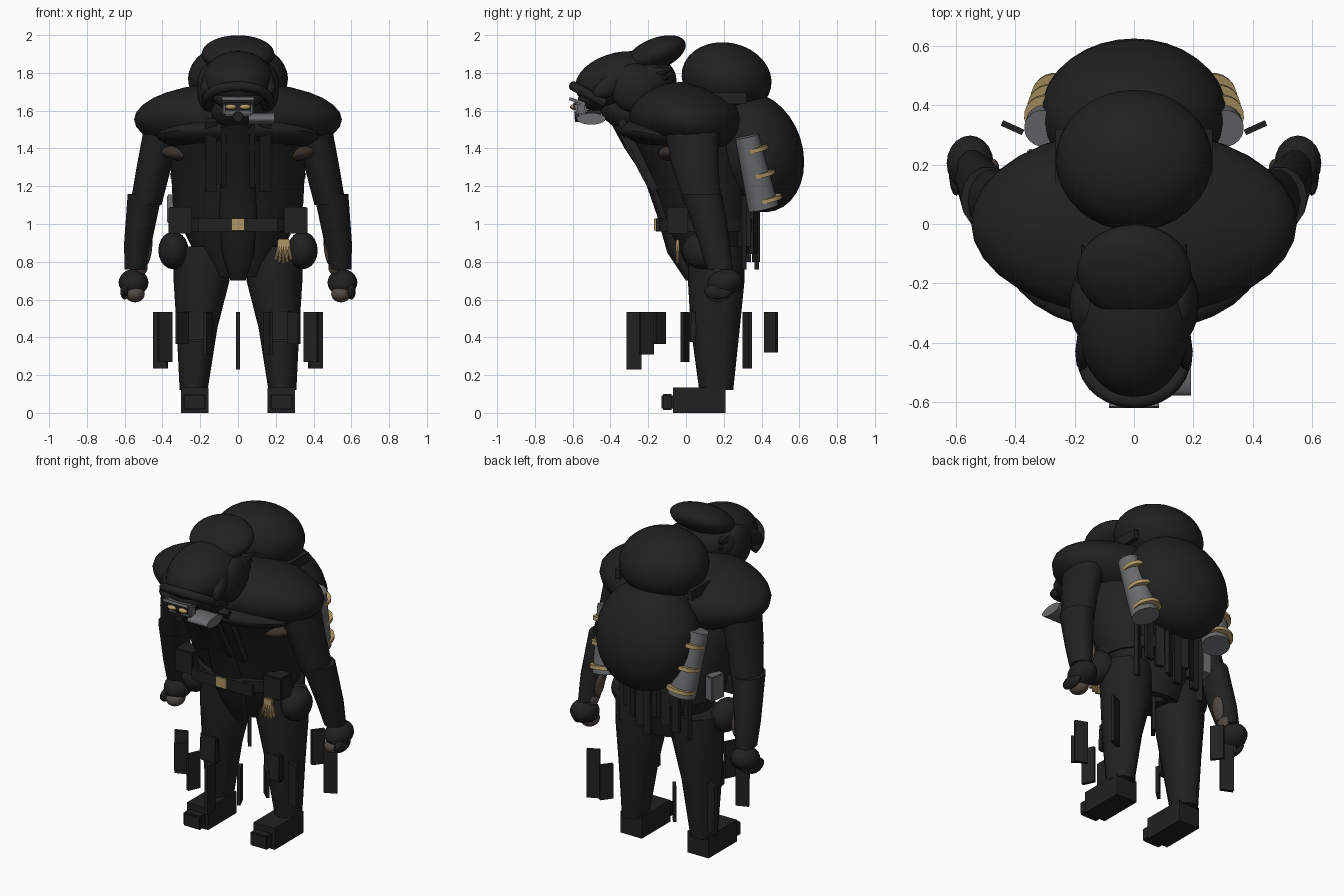
import bpy, bmesh, math
from mathutils import Vector, Matrix, Euler

cube = bpy.data.objects.get("Cube")
if cube:
    bpy.data.objects.remove(cube, do_unlink=True)


def material(name, r, g, b):
    m = bpy.data.materials.new(name)
    m.use_nodes = True
    m.diffuse_color = (r, g, b, 1)
    m.node_tree.nodes["Principled BSDF"].inputs["Base Color"].default_value = (r, g, b, 1)
    return m


BLACK = material("black cloth", .015, .015, .015)
GREY = material("grey metal", .14, .145, .15)
GOLD = material("brass", .43, .31, .13)
BROWN = material("brown skin", .085, .068, .056)
DARK_BROWN = material("dark brown lining", .04, .032, .026)


def finish(bm, name, mat, smooth=True):
    bmesh.ops.recalc_face_normals(bm, faces=bm.faces[:])
    mesh = bpy.data.meshes.new(name)
    bm.to_mesh(mesh)
    bm.free()
    mesh.materials.append(mat)
    ob = bpy.data.objects.new(name, mesh)
    bpy.context.collection.objects.link(ob)
    if smooth:
        bpy.ops.object.select_all(action='DESELECT')
        ob.select_set(True)
        bpy.context.view_layer.objects.active = ob
        bpy.ops.object.shade_smooth_by_angle(angle=math.radians(40))
    return ob


def ball(name, c, r, mat=BLACK, rot=(0, 0, 0), u=28, v=16):
    bm = bmesh.new()
    m = Matrix.LocRotScale(Vector(c), Euler([math.radians(a) for a in rot]), Vector(r))
    bmesh.ops.create_uvsphere(bm, u_segments=u, v_segments=v, radius=1, matrix=m)
    return finish(bm, name, mat)


def box(name, c, size, mat=BLACK, rot=(0, 0, 0), bevel=0):
    bm = bmesh.new()
    m = Matrix.LocRotScale(Vector(c), Euler([math.radians(a) for a in rot]), Vector(size))
    bmesh.ops.create_cube(bm, size=1, matrix=m)
    if bevel:
        bmesh.ops.bevel(bm, geom=bm.edges[:], offset=bevel, segments=2, affect='EDGES')
    return finish(bm, name, mat, False)


def rod(name, a, b, r1, r2, mat=BLACK, n=16):
    a, b = Vector(a), Vector(b)
    m = Matrix.Translation((a + b) / 2) @ (b - a).to_track_quat('Z', 'Y').to_matrix().to_4x4()
    bm = bmesh.new()
    bmesh.ops.create_cone(bm, cap_ends=True, segments=n, radius1=r1, radius2=r2,
                          depth=(b - a).length, matrix=m)
    return finish(bm, name, mat)


def strap(name, a, b, w, d):
    # flat bar between two points in a plane of constant x
    a, b = Vector(a), Vector(b)
    v = b - a
    tilt = math.degrees(math.atan2(-v.y, v.z))
    return box(name, (a + b) / 2, (w, d, v.length), BLACK, (tilt, 0, 0))


def loft(name, rings, n=20):
    # stack of horizontal ellipses: x, y, z, radius x, radius y
    bm = bmesh.new()
    loops = []
    for x, y, z, rx, ry in rings:
        loops.append([bm.verts.new((x + rx * math.cos(t * math.tau / n),
                                    y + ry * math.sin(t * math.tau / n), z)) for t in range(n)])
    for p, q in zip(loops, loops[1:]):
        for i in range(n):
            j = (i + 1) % n
            bm.faces.new((p[i], p[j], q[j], q[i]))
    bm.faces.new(loops[0])
    bm.faces.new(loops[-1])
    return finish(bm, name, BLACK)


def arc_tube(name, points, radius):
    cu = bpy.data.curves.new(name, 'CURVE')
    cu.dimensions = '3D'
    cu.bevel_depth = radius
    cu.bevel_resolution = 3
    sp = cu.splines.new('POLY')
    sp.points.add(len(points) - 1)
    for p, co in zip(sp.points, points):
        p.co = (*co, 1)
    cu.use_fill_caps = True
    cu.materials.append(BLACK)
    ob = bpy.data.objects.new(name, cu)
    bpy.context.collection.objects.link(ob)


# Torso, front cloth and belt
loft("torso", [(0, .16, .72, .17, .13), (0, .13, .95, .28, .22), (0, .11, 1.1, .345, .25),
               (0, .05, 1.3, .355, .26), (0, -.03, 1.48, .38, .3), (0, -.06, 1.62, .3, .25)])
loft("front_cloth", [(0, .03, .7, .04, .03), (0, -.05, .85, .085, .05), (0, -.11, 1.05, .1, .045),
                     (0, -.18, 1.25, .09, .045), (0, -.275, 1.4, .08, .05),
                     (0, -.34, 1.52, .07, .05), (0, -.4, 1.6, .07, .06)])
loft("belt", [(0, .11, .96, .3, .27), (0, .11, 1.03, .31, .27)], n=16)
box("belt_front", (0, -.15, .995), (.42, .02, .07))
box("buckle", (0, -.163, .997), (.07, .014, .062), GOLD)

# Mantle over the shoulders, scarf and neck
ball("mantle", (0, .005, 1.553), (.55, .32, .195), rot=(-8, 0, 0), u=32)
ball("scarf", (0, -.115, 1.465), (.43, .255, .08), rot=(-10, 0, 0))
ball("neck_wrap", (0, -.31, 1.59), (.14, .16, .1), rot=(-25, 0, 0))

# Head, hair and topknot
ball("head", (0, -.345, 1.76), (.19, .245, .15), rot=(12, 0, 0))
ball("face", (0, -.45, 1.68), (.135, .125, .075), rot=(15, 0, 0))
ball("topknot", (0, -.16, 1.9), (.193, .168, .083), rot=(22, 0, 0))
ball("hair_back", (0, -.2, 1.76), (.2, .15, .13))
for s in (1, -1):
    ball("side_hair", (s * .15, -.27, 1.72), (.068, .13, .13), rot=(25, 0, 0))
    for k in range(4):
        rod("hair_spike", (s * .13, -.22, 1.79 - k * .03),
            (s * (.175 - k * .01), -.07 - .02 * (k % 2), 1.82 - k * .045), .055, .004, n=8)
for k in range(7):
    x = (k - 3) * .052
    ball("front_lock", (x, -.43 + abs(x) * .3, 1.8 - abs(x) * .35), (.036, .13, .055),
         rot=(32, 0, x * 80), u=12, v=8)

# Brim around the brow
arc = [math.radians(a) for a in range(168, 373, 12)]
arc_tube("brim", [(.165 * math.cos(a), -.46 + .135 * math.sin(a), 1.655 - .075 * math.sin(a))
                  for a in arc], .026)

# Breathing mask, visor and eyes
box("mask", (0, -.555, 1.61), (.16, .06, .07), GREY, (10, 0, 0), .01)
box("visor", (0, -.575, 1.65), (.17, .09, .016), GREY, (-18, 0, 0))
box("mask_plate", (0, -.578, 1.622), (.135, .035, .04))
for s in (1, -1):
    ball("eye", (s * .038, -.596, 1.62), (.03, .018, .014), GOLD, u=12, v=8)
rod("mask_valve", (0, -.59, 1.568), (0, -.45, 1.578), .028, .034, BLACK, 12)
canister = rod("mask_canister", (.055, 0, 0), (.192, 0, 0), .077, .077, GREY, 20)
canister.scale = (1, 1, .4)
canister.location = (0, -.502, 1.557)

# Pack with a rolled bundle on top
ball("backpack", (0, .372, 1.38), (.315, .245, .325), rot=(18, 0, 0), u=32)
ball("bundle", (0, .215, 1.77), (.265, .24, .19), rot=(-12, 0, 0), u=32)

for s in (1, -1):
    # Canisters held by offset brass loops
    top, low = Vector((s * .308, .322, 1.465)), Vector((s * .258, .41, 1.085))
    rod("canister", top, low, .063, .082, GREY, 20)
    d = (low - top).normalized() * .011
    for t in (.18, .53, .88):
        c = top.lerp(low, t) + Vector((0, .027, 0))
        r = .068 + .018 * t
        rod("canister_band", c - d, c + d, r, r, GOLD, 20)
    box("pack_bracket", (s * .25, .21, 1.665), (.03, .22, .06))

    # Chest straps
    strap("chest_strap", (s * .145, -.345, 1.55), (s * .145, -.165, 1.18), .06, .04)
    strap("shoulder_strap", (s * .095, -.36, 1.52), (s * .055, -.19, 1.2), .03, .03)

    # Arms and hands
    loft("upper_arm", [(s * .488, .09, 1.1, .083, .1), (s * .445, .05, 1.3, .092, .125),
                       (s * .4, .03, 1.5, .1, .15)], n=14)
    loft("forearm", [(s * .543, .18, .76, .058, .07), (s * .53, .15, .9, .073, .085),
                     (s * .493, .085, 1.16, .091, .108)], n=14)
    ball("wrist", (s * .508, .185, .775), (.03, .045, .045), BROWN, u=12, v=8)
    ball("inner_forearm", (s * .472, .175, .86), (.016, .045, .075), BROWN, (0, s * -8, 0), 12, 8)
    ball("glove", (s * .553, .205, .69), (.079, .095, .07), rot=(12, 0, 0), u=20, v=12)
    ball("knuckles", (s * .6, .17, .642), (.024, .075, .042), u=14, v=10)
    ball("fist", (s * .545, .165, .63), (.053, .062, .045), BROWN, u=14, v=10)
    ball("armpit_lining", (s * .305, -.08, 1.375), (.105, .065, .04), DARK_BROWN,
         (0, s * -5, s * 10))

    # Legs and boots
    loft("leg", [(s * .235, .16, .12, .074, .09), (s * .217, .155, .45, .108, .13),
                 (s * .193, .16, .7, .148, .15), (s * .19, .16, .88, .153, .15)], n=12)
    box("knee_pad", (s * .22, .04, .46), (.12, .05, .17), rot=(-4, 0, 0), bevel=.01)
    box("boot", (s * .23, .07, .067), (.145, .28, .134))
    box("boot_toe", (s * .23, -.1, .058), (.12, .06, .085), bevel=.008)

    # Hip pouches
    box("belt_pouch", (s * .305, -.045, 1.02), (.125, .11, .14), bevel=.006)
    ball("hip_bag", (s * .342, .09, .86), (.08, .11, .1), u=16, v=10)

box("side_case", (-.338, .2, 1.08), (.06, .1, .15), GREY, (0, 0, -10), .006)

# Brass hand charm
box("charm_palm", (.242, -.045, .89), (.066, .016, .062), GOLD, bevel=.006)
for k in range(5):
    rod("charm_finger", (.218 + k * .012, -.045, .88),
        (.198 + k * .021, -.045, .81 - .018 * math.sin(k * .8)), .01, .008, GOLD, 8)

# Tattered cloth behind the hips
for k in range(9):
    x = (k - 4) * .055
    low = .76 + .04 * ((k * 5) % 4)
    box("back_tatter", (x, .375 - x * x * 1.6, (low + 1.15) / 2), (.05, .025, 1.15 - low),
        rot=(0, 0, (k % 3 - 1) * 25))
loft("seat_cloth", [(0, .2, .7, .03, .04), (0, .24, .85, .12, .09), (0, .25, 1.1, .2, .12)])

# Ring of hanging slats: x, y, lower end
for x, y, low in ((0, -.275, .23), (.16, -.21, .31), (.295, -.14, .365), (.386, -.005, .27),
                  (.41, .325, .235), (.235, .45, .32)):
    for s in ((1, -1) if x else (1,)):
        turn = math.degrees(math.atan2(y - .14, s * x))
        box("skirt_slat", (s * x, y, (low + .535) / 2), (.078, .02, .535 - low), rot=(0, 0, turn))
